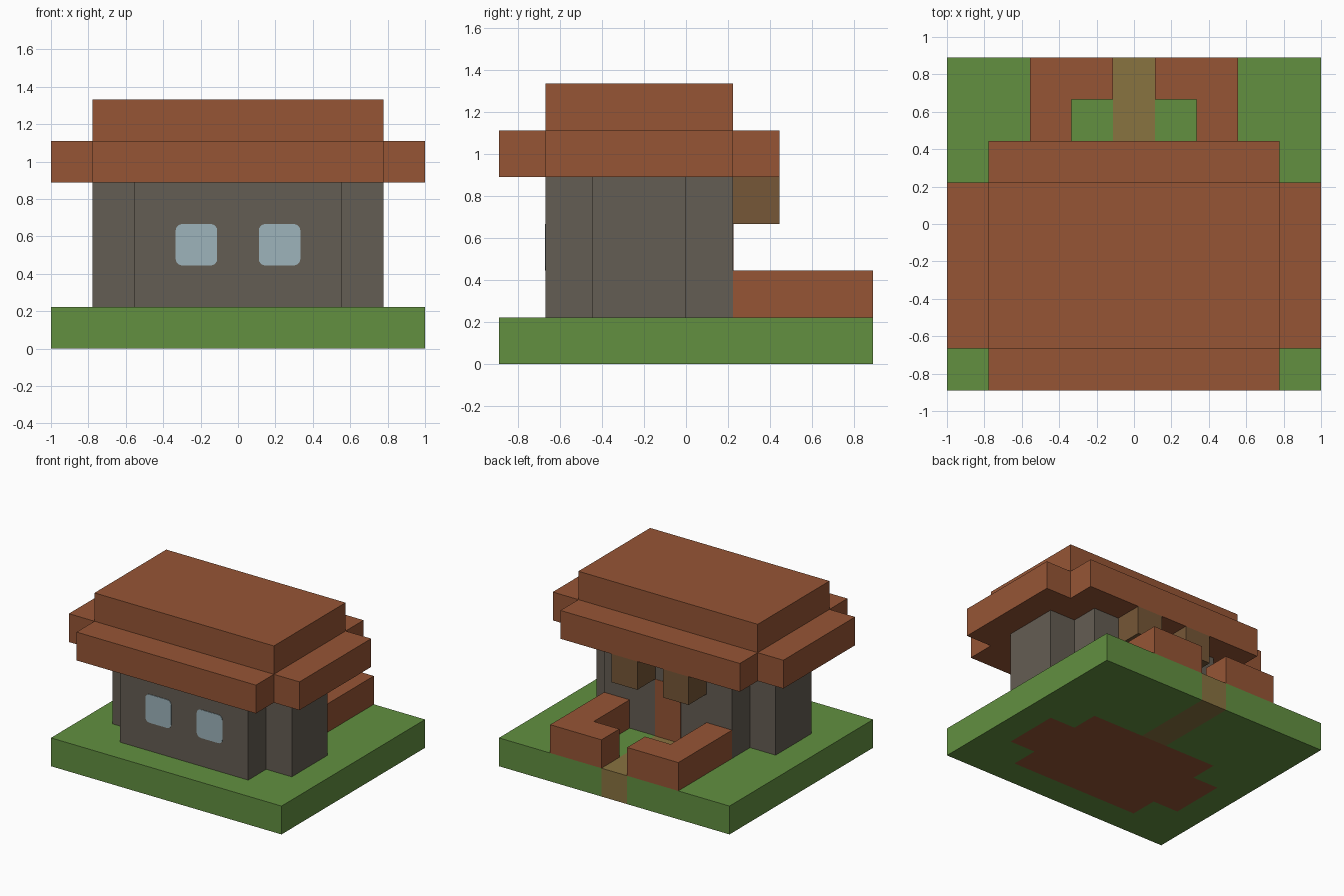
import bpy
import bmesh

if "Cube" in bpy.data.objects:
    bpy.data.objects.remove(bpy.data.objects["Cube"])

U = 2 / 9  # block size


def material(name, rgb):
    """Flat material from an 8-bit sRGB colour."""
    lin = [((c / 255 + 0.055) / 1.055) ** 2.4 for c in rgb] + [1]
    mat = bpy.data.materials.new(name)
    mat.use_nodes = True
    mat.diffuse_color = lin
    bsdf = next(n for n in mat.node_tree.nodes if n.type == "BSDF_PRINCIPLED")
    bsdf.inputs["Base Color"].default_value = lin
    return mat


grass = material("grass green", (98, 144, 64))
brick = material("brick red", (150, 85, 53))
stone = material("stone grey", (100, 93, 83))
glass = material("pale blue glass", (157, 180, 187))
dirt = material("path tan", (137, 115, 64))
wood = material("wood brown", (118, 87, 55))


def finish(name, bm, *mats):
    bmesh.ops.recalc_face_normals(bm, faces=bm.faces)
    mesh = bpy.data.meshes.new(name)
    bm.to_mesh(mesh)
    bm.free()
    for mat in mats:
        mesh.materials.append(mat)
    obj = bpy.data.objects.new(name, mesh)
    bpy.context.collection.objects.link(obj)
    return obj


def extrude_up(bm, faces, height):
    ext = bmesh.ops.extrude_face_region(bm, geom=faces)
    verts = [g for g in ext["geom"] if isinstance(g, bmesh.types.BMVert)]
    bmesh.ops.translate(bm, verts=verts, vec=(0, 0, height))


def prism(name, outline, z0, z1, mat):
    """Extrude an outline given in block units."""
    bm = bmesh.new()
    face = bm.faces.new([bm.verts.new((x * U, y * U, z0 * U)) for x, y in outline])
    extrude_up(bm, [face], (z1 - z0) * U)
    return finish(name, bm, mat)


def rect(x0, x1, y0, y1):
    return [(x0, y0), (x1, y0), (x1, y1), (x0, y1)]


def notched(wide, narrow, y0, y1):
    """Rectangle with one-block notches in all four corners."""
    right = [(narrow, y0), (narrow, y0 + 1), (wide, y0 + 1),
             (wide, y1 - 1), (narrow, y1 - 1), (narrow, y1)]
    return right + [(-x, y) for x, y in reversed(right)]


# Ground slab with inlaid house floor and path
def ground_index(face):
    c = face.calc_center_median() / U
    x, y = abs(c.x), c.y
    if abs(face.normal.z) > 0.5:
        if (x < 2.5 and -3 < y < 1) or (x < 3.5 and -2 < y < 0):
            return 1
    if x < 0.5 and y > 1:
        return 2
    return 0


bm = bmesh.new()
bmesh.ops.create_grid(bm, x_segments=9, y_segments=8, size=1)
bmesh.ops.scale(bm, vec=(1, 8 / 9, 1), verts=bm.verts)
extrude_up(bm, bm.faces[:], U)
bmesh.ops.recalc_face_normals(bm, faces=bm.faces)
for f in bm.faces:
    f.material_index = ground_index(f)
bmesh.ops.dissolve_limit(bm, angle_limit=0.01, verts=bm.verts, edges=bm.edges,
                         delimit={"MATERIAL"})
finish("ground", bm, grass, brick, dirt)

# House walls and door
prism("house_walls", notched(3.5, 2.5, -3, 1), 1, 4, stone)
prism("back_door", rect(-0.5, 0.5, 1, 1.015), 1, 3, brick)

# Stepped roof
prism("roof_eaves", notched(4.5, 3.5, -4, 2), 4, 5, brick)
prism("roof_top", rect(-3.5, 3.5, -3, 1), 5, 6, brick)

# Paired parts: garden walls, hanging blocks and windows
for side, s in (("left", 1), ("right", -1)):
    garden = [(2.5, 1), (2.5, 4), (0.5, 4), (0.5, 3), (1.5, 3), (1.5, 1)]
    prism(side + "_garden_wall", [(s * x, y) for x, y in garden], 1, 2, brick)
    prism(side + "_hanging_block", rect(s * 0.5, s * 1.5, 1, 2), 3, 4, wood)

    bm = bmesh.new()
    bmesh.ops.create_cube(bm, size=1)
    bmesh.ops.scale(bm, vec=(U, 0.006, U), verts=bm.verts)
    corners = [e for e in bm.edges
               if abs(e.verts[0].co.y - e.verts[1].co.y) > 0.001]
    bmesh.ops.bevel(bm, geom=corners, offset=0.035, segments=4, profile=0.5,
                    affect="EDGES")
    window = finish(side + "_window", bm, glass)
    window.location = (s * U, -3 * U - 0.001, 2.5 * U)
